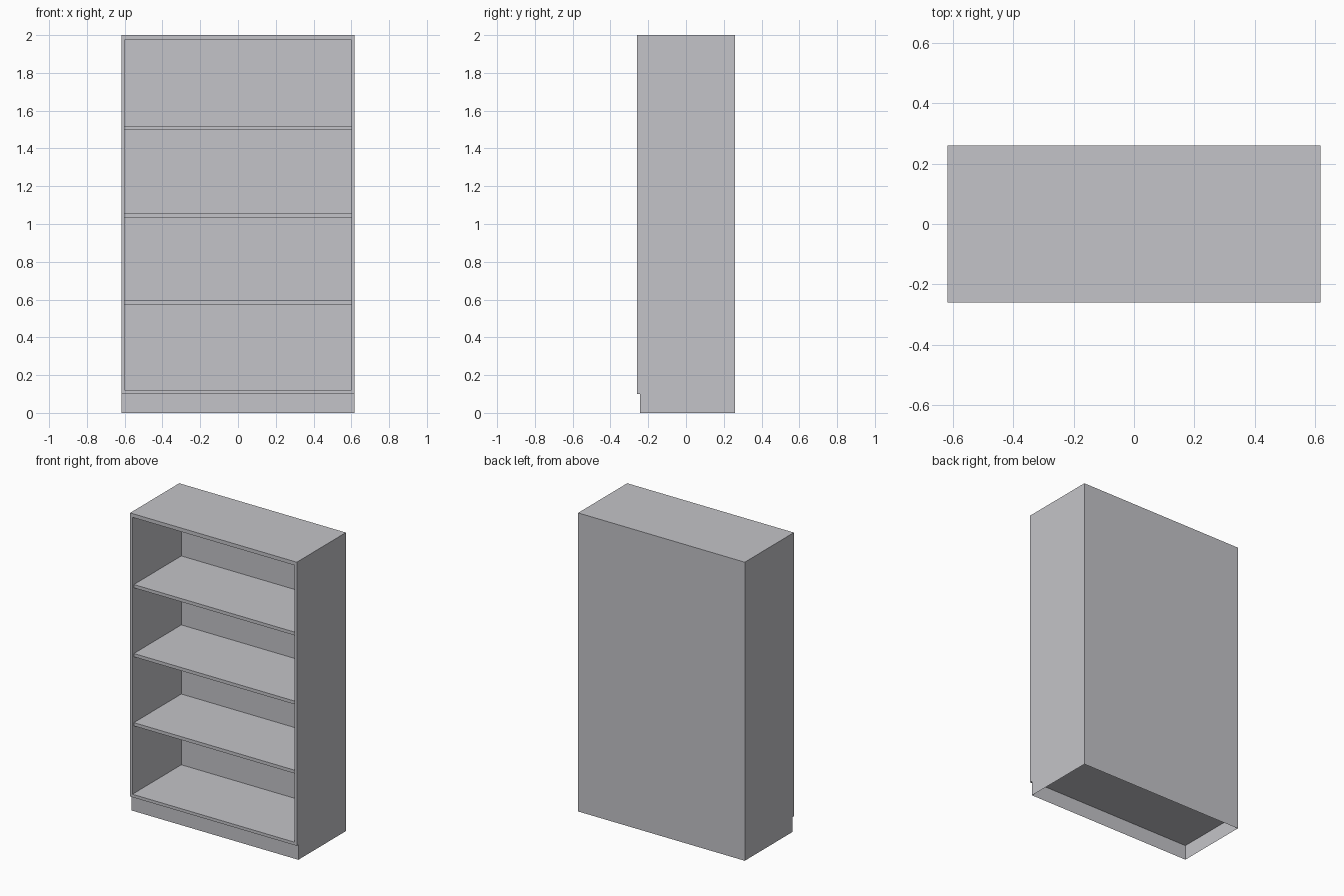
import bpy, bmesh
from mathutils import Vector

if "Cube" in bpy.data.objects:
    bpy.data.objects.remove(bpy.data.objects["Cube"])

W, D, H = 0.6175, 0.26, 2.0        # half width, half depth, height
PLINTH_H, PLINTH_Y = 0.10, -0.243  # plinth height and recessed front
IN_X, IN_Y = 0.60, 0.257           # inner side walls and inner back
IN_Z0, IN_Z1 = 0.12, 1.975         # inner floor and ceiling

grey = bpy.data.materials.new("light_grey")
grey.diffuse_color = (0.55, 0.55, 0.58, 1.0)
grey.use_nodes = True
grey.node_tree.nodes["Principled BSDF"].inputs["Base Color"].default_value = grey.diffuse_color


def box_bmesh(lo, hi):
    bm = bmesh.new()
    bmesh.ops.create_cube(bm, size=1.0)
    for v in bm.verts:
        v.co = Vector([hi[i] if v.co[i] > 0 else lo[i] for i in range(3)])
    bm.normal_update()
    return bm


def finish(bm, name):
    mesh = bpy.data.meshes.new(name)
    bm.to_mesh(mesh)
    bm.free()
    mesh.materials.append(grey)
    obj = bpy.data.objects.new(name, mesh)
    bpy.context.collection.objects.link(obj)
    return obj


# Carcass: a box whose front is inset and pushed back into a deep recess
bm = box_bmesh((-W, -D, PLINTH_H), (W, D, H))
front = next(f for f in bm.faces if f.normal.y < -0.9)
bmesh.ops.inset_region(bm, faces=[front], thickness=0.01)
mid = (PLINTH_H + H) / 2
for v in front.verts:
    v.co.x = IN_X if v.co.x > 0 else -IN_X
    v.co.z = IN_Z1 if v.co.z > mid else IN_Z0
recess = bmesh.ops.extrude_discrete_faces(bm, faces=[front])["faces"][0]
for v in recess.verts:
    v.co.y = IN_Y
finish(bm, "carcass")

# Plinth: thin walls, open underneath, front set back
bm = box_bmesh((-W, PLINTH_Y, 0.0), (W, D, PLINTH_H))
caps = [f for f in bm.faces if abs(f.normal.z) > 0.9]
bmesh.ops.delete(bm, geom=caps, context='FACES_ONLY')
finish(bm, "plinth")

# Three shelves, slightly set back from the front edge
for i, z in enumerate((0.583, 1.046, 1.508)):
    bm = box_bmesh((-IN_X, -0.245, z - 0.011), (IN_X, IN_Y, z + 0.011))
    finish(bm, f"shelf_{i + 1}")
